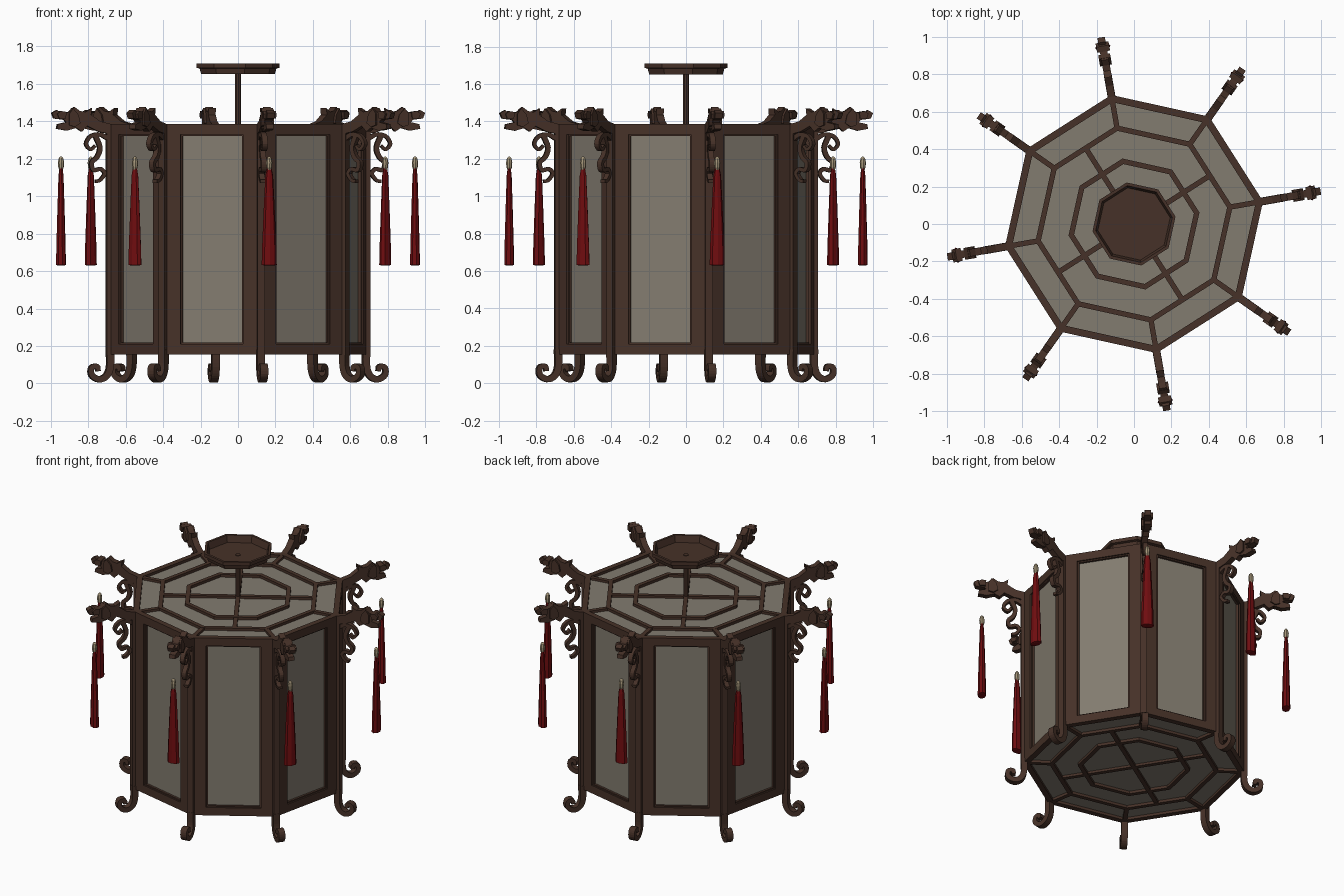
import bpy, bmesh, math
from mathutils import Vector, Matrix

cube = bpy.data.objects.get("Cube")
if cube:
    bpy.data.objects.remove(cube)

SIDES = 8
STEP = math.tau / SIDES
TURN = math.radians(10)          # direction of the first corner
R = 0.70                         # corner radius of the body
APO = R * math.cos(STEP / 2)     # distance to the flat sides
LOW, HIGH = 0.155, 1.385


def material(name, color):
    m = bpy.data.materials.new(name)
    m.use_nodes = True
    m.diffuse_color = (*color, 1)
    bsdf = m.node_tree.nodes["Principled BSDF"]
    bsdf.inputs["Base Color"].default_value = (*color, 1)
    bsdf.inputs["Roughness"].default_value = 0.8
    return m


wood = material("dark wood", (0.062, 0.031, 0.021))
paper = material("paper", (0.225, 0.2, 0.16))
red = material("red thread", (0.16, 0.004, 0.005))
cream = material("cream bead", (0.37, 0.30, 0.19))


def finish(name, bm, mat, angle=TURN):
    bmesh.ops.recalc_face_normals(bm, faces=bm.faces)
    mesh = bpy.data.meshes.new(name)
    bm.to_mesh(mesh)
    bm.free()
    mesh.materials.append(mat)
    return place(name, mesh, angle)


def place(name, mesh, angle):
    ob = bpy.data.objects.new(name, mesh)
    ob.rotation_euler.z = angle
    bpy.context.collection.objects.link(ob)
    return ob


def around(first, start=TURN, count=SIDES):
    """Repeat a finished part about the vertical axis."""
    for i in range(1, count):
        place(first.name.split(".")[0], first.data, start + i * math.tau / count)


def add_box(bm, x, y, z):
    """Box from (min, max) pairs."""
    size = Matrix.Diagonal((x[1] - x[0], y[1] - y[0], z[1] - z[0], 1))
    mid = Matrix.Translation((sum(x) / 2, sum(y) / 2, sum(z) / 2))
    bmesh.ops.create_cube(bm, size=1, matrix=mid @ size)


def lathe(bm, profile, sides=SIDES, closed=True, squash=1, at=0):
    """Revolve (radius, z) points; squash narrows the x direction."""
    rings = []
    for r, z in profile:
        rings.append([bm.verts.new((at + squash * r * math.cos(k * math.tau / sides),
                                    r * math.sin(k * math.tau / sides), z))
                      for k in range(sides)])
    pairs = list(zip(rings, rings[1:]))
    if closed:
        pairs.append((rings[-1], rings[0]))
    else:
        bm.faces.new(rings[0])
        bm.faces.new(rings[-1])
    for a, b in pairs:
        for k in range(sides):
            n = (k + 1) % sides
            bm.faces.new((a[k], a[n], b[n], b[k]))


def ring(bm, outer, width, z0, z1):
    inner = outer - width
    lathe(bm, [(outer, z0), (outer, z1), (inner, z1), (inner, z0)])


def slab(bm, outline, half):
    """Extrude an (r, z) outline sideways."""
    face = bm.faces.new([bm.verts.new((r, -half, z)) for r, z in outline])
    out = bmesh.ops.extrude_face_region(bm, geom=[face])
    moved = [v for v in out["geom"] if isinstance(v, bmesh.types.BMVert)]
    bmesh.ops.translate(bm, verts=moved, vec=(0, 2 * half, 0))


def scroll(bm, path, thick, half, cuts=4):
    """Carved ribbon that follows a smoothed (r, z) path and thins to its end."""
    p = [Vector(q) for q in path]
    p = [2 * p[0] - p[1]] + p + [2 * p[-1] - p[-2]]
    line = []
    for a, b, c, d in zip(p, p[1:], p[2:], p[3:]):
        for i in range(cuts):
            t = i / cuts
            line.append(0.5 * (2 * b + (c - a) * t + (2 * a - 5 * b + 4 * c - d) * t ** 2
                               + (3 * b - a - 3 * c + d) * t ** 3))
    line.append(p[-2])
    rows = []
    for i, q in enumerate(line):
        along = (line[min(i + 1, len(line) - 1)] - line[max(i - 1, 0)]).normalized()
        side = Vector((-along.y, along.x)) * thick * (1 - 0.4 * i / len(line)) / 2
        l, r = q + side, q - side
        rows.append([bm.verts.new(v) for v in ((l.x, -half, l.y), (l.x, half, l.y),
                                               (r.x, half, r.y), (r.x, -half, r.y))])
    for a, b in zip(rows, rows[1:]):
        for k in range(4):
            bm.faces.new((a[k], a[k - 1], b[k - 1], b[k]))
    bm.faces.new(rows[0])
    bm.faces.new(rows[-1])


# Paper shade
bm = bmesh.new()
lathe(bm, [(R - 0.027, LOW + 0.018), (R - 0.027, HIGH - 0.018)], closed=False)
finish("paper_shade", bm, paper)

# Rails and lattice on the top and underside
for name, z0, z1, rail in (("top_lattice", HIGH - 0.03, HIGH, (HIGH - 0.055, HIGH)),
                           ("bottom_lattice", LOW, LOW + 0.03, (LOW, LOW + 0.055))):
    bm = bmesh.new()
    ring(bm, R, 0.04, *rail)
    ring(bm, 0.535, 0.03, z0, z1)
    ring(bm, 0.355, 0.03, z0, z1)
    finish(name + "_rings", bm, wood)
    bm = bmesh.new()
    add_box(bm, (0.515, R - 0.02), (-0.014, 0.014), (z0, z1 - 0.002))
    around(finish(name + "_spoke", bm, wood))
    bm = bmesh.new()
    for x, y in ((0.48, 0.014), (0.014, 0.48)):
        add_box(bm, (-x, x), (-y, y), (z0 + 0.002, z1 - 0.002))
    finish(name + "_cross", bm, wood, TURN + STEP / 2)

# Side stiles and a thin inner bead around each window
bm = bmesh.new()
for s in (-1, 1):
    add_box(bm, (APO - 0.036, APO), sorted((s * 0.172, s * 0.265)), (LOW + 0.01, HIGH - 0.01))
    add_box(bm, (APO - 0.036, APO - 0.01), sorted((s * 0.162, s * 0.175)), (LOW + 0.05, HIGH - 0.05))
for z in (LOW + 0.05, HIGH - 0.063):
    add_box(bm, (APO - 0.036, APO - 0.01), (-0.17, 0.17), (z, z + 0.013))
around(finish("window_frame", bm, wood, TURN + STEP / 2), TURN + STEP / 2)

# Corner posts
bm = bmesh.new()
add_box(bm, (R - 0.03, R + 0.014), (-0.02, 0.02), (LOW, HIGH))
around(finish("corner_post", bm, wood))

# Curled feet
bm = bmesh.new()
scroll(bm, [(0.695, 0.18), (0.695, 0.09), (0.715, 0.04), (0.755, 0.022), (0.795, 0.045),
            (0.795, 0.085), (0.765, 0.09), (0.76, 0.065)], 0.04, 0.021)
around(finish("curled_foot", bm, wood))

# Carved beast-head arms
bm = bmesh.new()
slab(bm, [(0.69, 1.33), (0.69, 1.385), (0.75, 1.4), (0.80, 1.435), (0.795, 1.47), (0.83, 1.45),
          (0.86, 1.455), (0.89, 1.477), (0.92, 1.45), (0.96, 1.44), (0.985, 1.46),
          (1.012, 1.445), (1.0, 1.415), (0.945, 1.408), (0.935, 1.395), (0.98, 1.385),
          (0.985, 1.36), (0.93, 1.35), (0.88, 1.365), (0.85, 1.345), (0.82, 1.375), (0.76, 1.345)],
     0.02)
slab(bm, [(0.94, 1.415), (0.935, 1.45), (0.965, 1.455), (0.985, 1.44), (0.975, 1.415)], 0.035)
slab(bm, [(0.86, 1.39), (0.87, 1.435), (0.90, 1.47), (0.92, 1.44), (0.92, 1.38), (0.89, 1.37)], 0.032)
around(finish("carved_arm", bm, wood))

# Scroll brackets below the arms
bm = bmesh.new()
scroll(bm, [(0.71, 1.31), (0.75, 1.33), (0.80, 1.32), (0.825, 1.28), (0.80, 1.25), (0.775, 1.27)],
       0.025, 0.015)
scroll(bm, [(0.775, 1.325), (0.75, 1.26), (0.765, 1.21), (0.795, 1.18), (0.785, 1.14),
            (0.745, 1.145), (0.725, 1.12), (0.75, 1.085), (0.775, 1.08)], 0.028, 0.015)
around(finish("scroll_bracket", bm, wood))

# Tassels with beads
bm = bmesh.new()
lathe(bm, [(0.026, 0.63), (0.041, 0.633), (0.039, 0.72), (0.029, 0.95), (0.021, 1.11), (0.012, 1.155)],
      closed=False, squash=0.65, at=0.96)
around(finish("tassel", bm, red))
bm = bmesh.new()
lathe(bm, [(0.008, 1.135), (0.015, 1.155), (0.017, 1.18), (0.012, 1.203), (0.004, 1.212)],
      closed=False, at=0.96)
around(finish("tassel_bead", bm, cream))

# Hanging rod and ceiling dish
bm = bmesh.new()
lathe(bm, [(0.016, HIGH - 0.03), (0.016, 1.668)], closed=False)
finish("hanging_rod", bm, wood)
bm = bmesh.new()
lathe(bm, [(0.2, 1.652), (0.208, 1.682), (0.225, 1.686), (0.225, 1.71), (0.208, 1.71), (0.196, 1.664)],
      closed=False)
finish("ceiling_dish", bm, wood)
